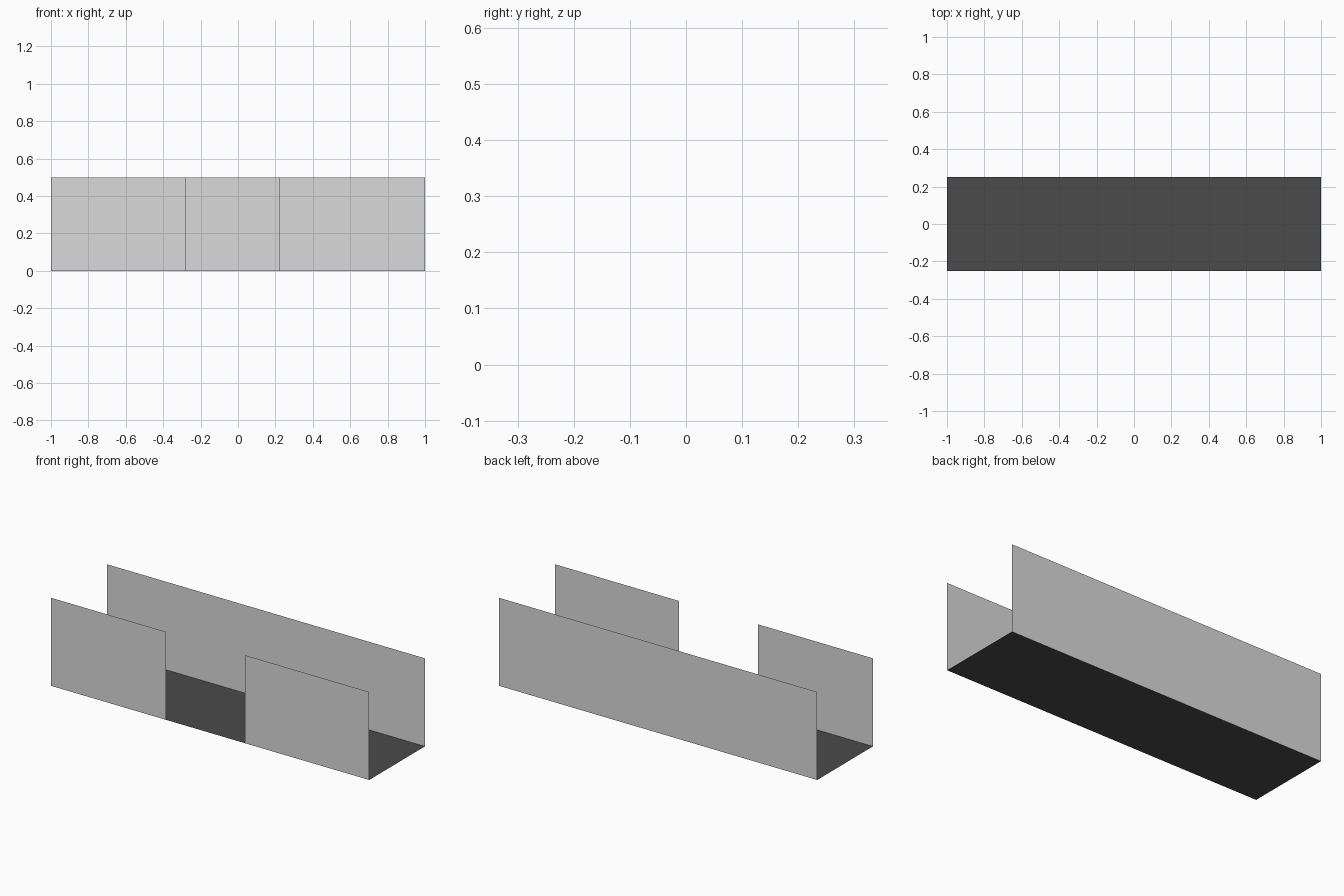
import bpy

if "Cube" in bpy.data.objects:
    bpy.data.objects.remove(bpy.data.objects["Cube"])


def material(name, value):
    m = bpy.data.materials.new(name)
    m.diffuse_color = (value, value, value, 1.0)
    m.use_nodes = True
    m.node_tree.nodes["Principled BSDF"].inputs["Base Color"].default_value = m.diffuse_color
    return m


light = material("light grey", 0.70)
dark = material("dark grey", 0.07)

L, D, H = 1.0, 0.25, 0.5          # half length, half depth, wall height


def sheet(name, corners, mat):
    """One thin flat panel, wound so its normal faces outward."""
    mesh = bpy.data.meshes.new(name)
    mesh.from_pydata(corners, [], [(0, 1, 2, 3)])
    mesh.materials.append(mat)
    ob = bpy.data.objects.new(name, mesh)
    bpy.context.collection.objects.link(ob)
    return ob


def wall(name, x0, x1, y):
    return sheet(name, [(x0, y, 0), (x1, y, 0), (x1, y, H), (x0, y, H)], light)


# floor
sheet("floor", [(-L, -D, 0), (L, -D, 0), (L, D, 0), (-L, D, 0)], dark)

# full-length back wall (reversed so it faces +y)
wall("back_wall", L, -L, D)

# front wall, split by the doorway opening
wall("front_wall_left", -L, -0.277, -D)
wall("front_wall_right", 0.22, L, -D)
